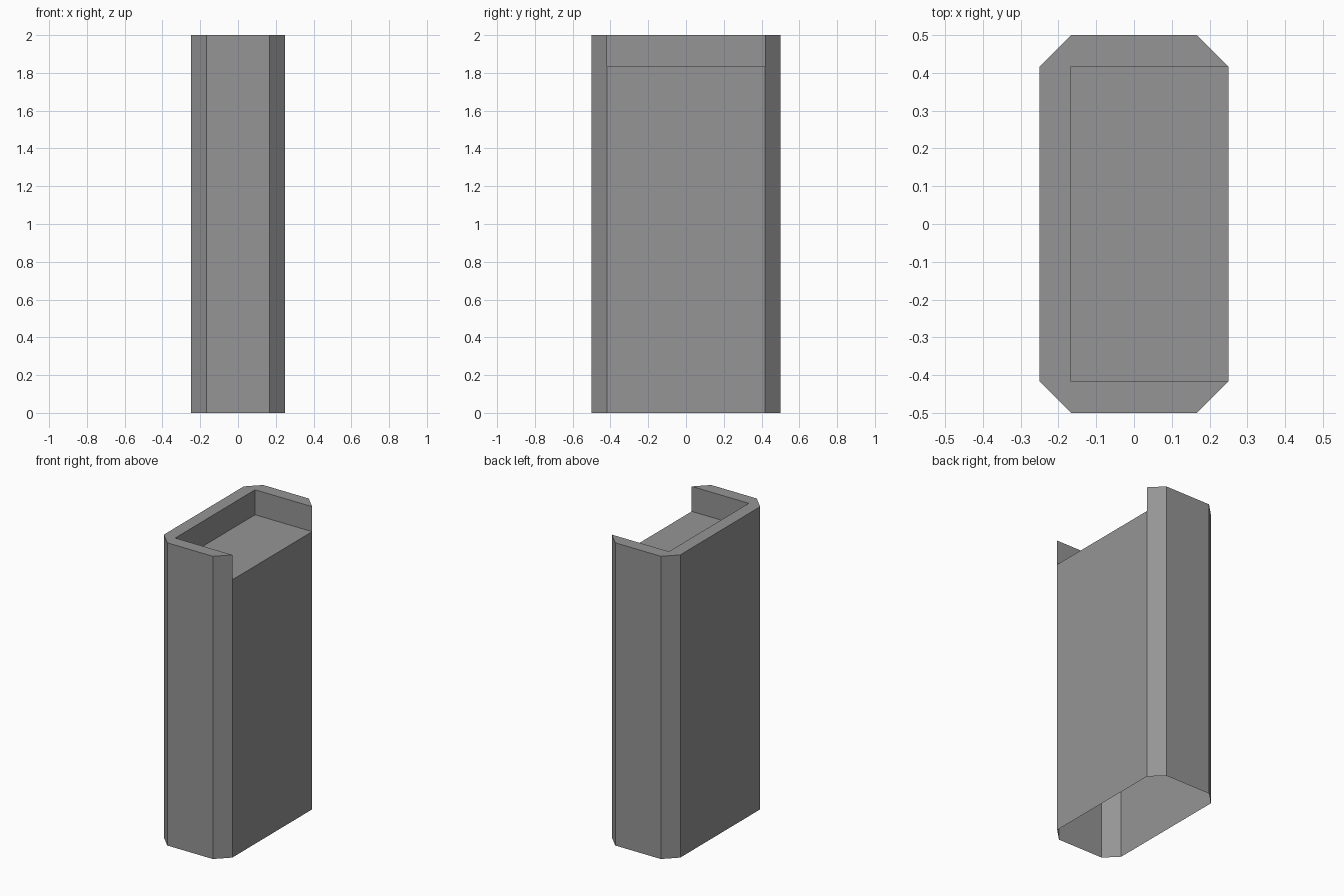
import bpy, bmesh

if "Cube" in bpy.data.objects:
    bpy.data.objects.remove(bpy.data.objects["Cube"])

# Main dimensions: half width, half depth, corner chamfer, height, recess floor
HX, HY, C, H, FLOOR = 0.25, 0.5, 0.083, 2.0, 1.835
ix, iy = HX - C, HY - C

# Chamfered outline, counter-clockwise, starting and ending on the open +x side
outline = [(HX, iy), (ix, HY), (-ix, HY), (-HX, iy),
           (-HX, -iy), (-ix, -HY), (ix, -HY), (HX, -iy)]

bm = bmesh.new()


def ring(points, z):
    return [bm.verts.new((x, y, z)) for x, y in points]


bottom = ring(outline, 0)
top = ring(outline, H)

# Recess floor corners and the two inner rim corners
floor = ring([(HX, iy), (-ix, iy), (-ix, -iy), (HX, -iy)], FLOOR)
inner = ring([(-ix, iy), (-ix, -iy)], H)
rim = [top[0], inner[0], inner[1], top[7]]

# Outer walls; the two end chamfers share the recess floor corners
for i in range(7):
    wall = [bottom[i], bottom[i + 1], top[i + 1], top[i]]
    if i == 0:
        wall.append(floor[0])
    elif i == 6:
        wall.insert(2, floor[3])
    bm.faces.new(wall)

# Lower wall on the open side; the underside stays open
bm.faces.new([bottom[7], bottom[0], floor[0], floor[3]])

# Recess floor, recess walls and C-shaped rim
bm.faces.new(floor)
for i in range(3):
    bm.faces.new([floor[i], floor[i + 1], rim[i + 1], rim[i]])
bm.faces.new(top + [inner[1], inner[0]])

bmesh.ops.recalc_face_normals(bm, faces=bm.faces)
mesh = bpy.data.meshes.new("pillar_shell")
bm.to_mesh(mesh)
bm.free()

# Dark grey surface
dark_grey = bpy.data.materials.new("dark_grey")
dark_grey.diffuse_color = (0.3, 0.3, 0.3, 1)
dark_grey.use_nodes = True
dark_grey.node_tree.nodes["Principled BSDF"].inputs["Base Color"].default_value = dark_grey.diffuse_color
mesh.materials.append(dark_grey)
bpy.context.collection.objects.link(bpy.data.objects.new("pillar_shell", mesh))
